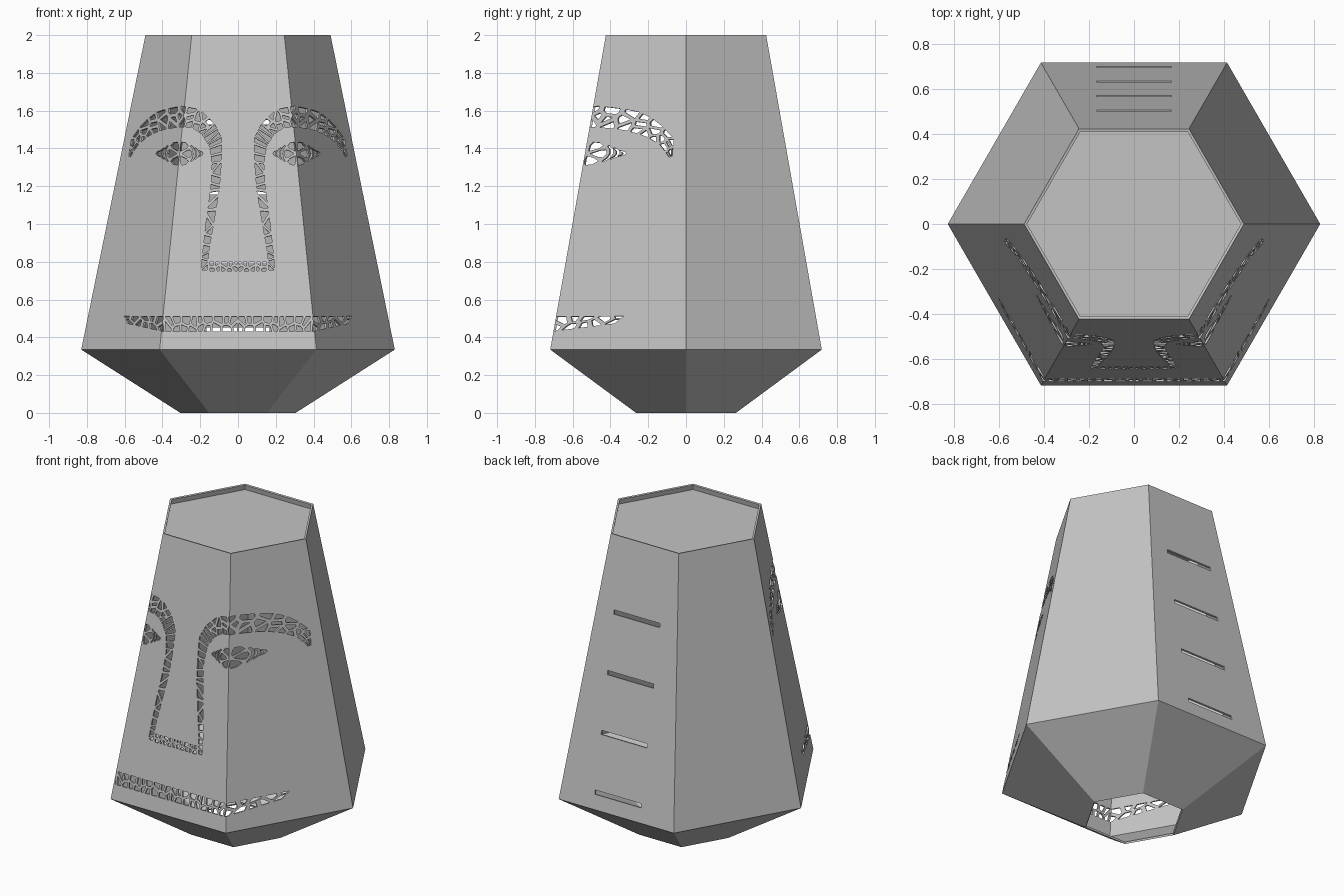
import bpy, bmesh, math, random
from mathutils import Vector
from mathutils.geometry import delaunay_2d_cdt

random.seed(4)
if "Cube" in bpy.data.objects:
    bpy.data.objects.remove(bpy.data.objects["Cube"])

RIB, WALL = 0.013, 0.012      # rib width between the mosaic holes, wall thickness
Z_WIDE, R_WIDE, R_TOP, R_BASE = 0.335, 0.83, 0.49, 0.305
S = math.sqrt(3) / 2

clay = bpy.data.materials.new("pale grey")
clay.use_nodes = True
colour = (0.55, 0.55, 0.55, 1)
clay.diffuse_color = colour
clay.node_tree.nodes["Principled BSDF"].inputs["Base Color"].default_value = colour


def make_object(name, bm):
    mesh = bpy.data.meshes.new(name)
    bm.to_mesh(mesh)
    bm.free()
    mesh.materials.append(clay)
    obj = bpy.data.objects.new(name, mesh)
    bpy.context.scene.collection.objects.link(obj)
    return obj


def radius(z):
    return R_WIDE + (R_TOP - R_WIDE) * (z - Z_WIDE) / (2 - Z_WIDE)


def hexagon(bm, r, z):
    return [bm.verts.new((r * math.cos(i * math.pi / 3), r * math.sin(i * math.pi / 3), z))
            for i in range(6)]


def bridge(bm, a, b):
    for i in range(6):
        j = (i + 1) % 6
        bm.faces.new((a[i], a[j], b[j], b[i]))


# Mosaic cells: Voronoi pieces of a rectangle, bent to fit a band
def clip(poly, point, normal):
    out = []
    for p, q in zip(poly, poly[1:] + poly[:1]):
        dp, dq = (p - point).dot(normal), (q - point).dot(normal)
        if dp <= 0:
            out.append(p)
        if dp * dq < 0:
            out.append(p.lerp(q, dp / (dp - dq)))
    return out


def along(line, t):
    f = min(max(t, 0), 0.99999) * (len(line) - 1)
    i = int(f)
    return line[i].lerp(line[i + 1], f - i)


def mosaic(edge_a, edge_b, cols, rows):
    a = [Vector(p) for p in edge_a]
    b = [Vector(p) for p in edge_b]
    mid = [p.lerp(q, 0.5) for p, q in zip(a, b)]
    length = sum((q - p).length for p, q in zip(mid, mid[1:]))
    width = sum((q - p).length for p, q in zip(a, b)) / len(a)
    seeds = [Vector(((c + 0.5 + random.uniform(-0.36, 0.36)) * length / cols,
                     (r + 0.5 + random.uniform(-0.33, 0.33)) * width / rows))
             for c in range(cols) for r in range(rows)]
    g = RIB / 2
    cells = []
    for s in seeds:
        poly = [Vector(p) for p in ((g, 0), (length - g, 0), (length - g, width), (g, width))]
        for o in seeds:
            if o is not s:
                n = (o - s).normalized()
                poly = clip(poly, (s + o) / 2 - n * g, n)
        # drop points that nearly coincide
        poly = [p for p, q in zip(poly, poly[1:] + poly[:1]) if (p - q).length > 0.003]
        if len(poly) > 2:
            cells.append([along(a, p.x / length).lerp(along(b, p.x / length), p.y / width)
                          for p in poly])
    return cells


# Brow, nose side, nose base and mouth bands of one half
cells = mosaic([(.58, 1.35), (.565, 1.45), (.5, 1.54), (.42, 1.6), (.3, 1.625), (.2, 1.605), (.125, 1.53)],
               [(.572, 1.35), (.53, 1.42), (.47, 1.47), (.4, 1.5), (.31, 1.515), (.24, 1.51), (.19, 1.475)],
               11, 3)
cells += mosaic([(.125, 1.53), (.085, 1.45), (.09, 1.31), (.1, 1.18), (.13, 1), (.155, .86), (.165, .75)],
                [(.19, 1.475), (.15, 1.41), (.135, 1.31), (.145, 1.18), (.17, 1), (.185, .86), (.195, .75)],
                20, 1)
cells += mosaic([(0, .8), (.155, .8)], [(0, .75), (.155, .75)], 5, 2)
cells += mosaic([(0, .51), (.2, .51), (.4, .51), (.61, .512)],
                [(0, .43), (.2, .43), (.39, .43), (.59, .475)], 14, 2)

# Eye: six petals round the iris, crescents toward both corners
EYE = Vector((0.31, 1.373))
for i in range(6):
    t = i * math.pi / 3
    cells.append([EYE + Vector((r * math.cos(t + d), r * math.sin(t + d))) for r, d in
                  ((.014, 0), (.045, -.4), (.062, -.33), (.066, 0), (.062, .33), (.045, .4))])
for side in (-1, 1):
    for x, h in ((.076, .044), (.096, .031), (.116, .016)):
        cells.append([EYE + Vector((side * (x + dx), k * h)) for dx, k in
                      ((-.012, 1), (.004, .55), (.009, 0), (.004, -.55), (-.012, -1),
                       (-.017, -.9), (-.006, -.5), (-.002, 0), (-.006, .5), (-.017, .9))])
cells += [[Vector((-p.x, p.y)) for p in cell] for cell in cells]

# Four vent slots for the back
slots = [[Vector((x, z + dz)) for x, dz in
          ((-.166, -.013), (.166, -.013), (.166, .013), (-.166, .013))]
         for z in (0.44, 0.805, 1.17, 1.54)]


def inside(p, poly):
    odd = False
    for a, b in zip(poly, poly[1:] + poly[:1]):
        if (a.y > p.y) != (b.y > p.y) and p.x < a.x + (b.x - a.x) * (p.y - a.y) / (b.y - a.y):
            odd = not odd
    return odd


# Half of the upper wall: three flat panels with holes, laid out in x and z
def add_half_wall(bm, holes, y_sign):
    points, edges = [], []
    for k in (-1, -0.5, 0.5, 1):
        edges.append((len(points), len(points) + 1))
        points += [Vector((k * R_WIDE, Z_WIDE)), Vector((k * R_TOP, 2))]
    for hole in holes:
        n = len(points)
        edges += [(n + i, n + (i + 1) % len(hole)) for i in range(len(hole))]
        points += hole
    flat, _, tris, *_ = delaunay_2d_cdt(points, edges, [], 0, 1e-5)
    verts = []
    for p in flat:
        r = radius(p.y)
        y = min(S * r, 2 * S * (r - abs(p.x)))
        verts.append(bm.verts.new((p.x, y_sign * y, p.y)))
    boxes = [(min(p.x for p in h), max(p.x for p in h), h) for h in holes]
    for tri in tris:
        c = sum((flat[i] for i in tri), Vector((0, 0))) / len(tri)
        if not any(lo < c.x < hi and inside(c, h) for lo, hi, h in boxes):
            bm.faces.new([verts[i] for i in tri])


# Pierced shell: two half walls and the tapering base, thickened inward
bm = bmesh.new()
add_half_wall(bm, cells, -1)
add_half_wall(bm, slots, 1)
bridge(bm, hexagon(bm, R_BASE, 0), hexagon(bm, R_WIDE, Z_WIDE))
bmesh.ops.remove_doubles(bm, verts=bm.verts, dist=1e-5)
bmesh.ops.delete(bm, geom=[v for v in bm.verts if not v.link_faces], context='VERTS')
bm.normal_update()
for face in bm.faces:
    centre = face.calc_center_median()
    if face.normal.x * centre.x + face.normal.y * centre.y < 0:
        face.normal_flip()
shell = make_object("pierced_face_shell", bm)
wall = shell.modifiers.new("wall", 'SOLIDIFY')
wall.thickness = WALL
wall.offset = -1
wall.use_even_offset = True
wall.use_quality_normals = True

# Lid, set slightly below the rim
bm = bmesh.new()
low, high = [hexagon(bm, radius(z) - WALL, z) for z in (1.95, 1.965)]
bridge(bm, low, high)
bm.faces.new(low[::-1])
bm.faces.new(high)
make_object("recessed_lid", bm)
